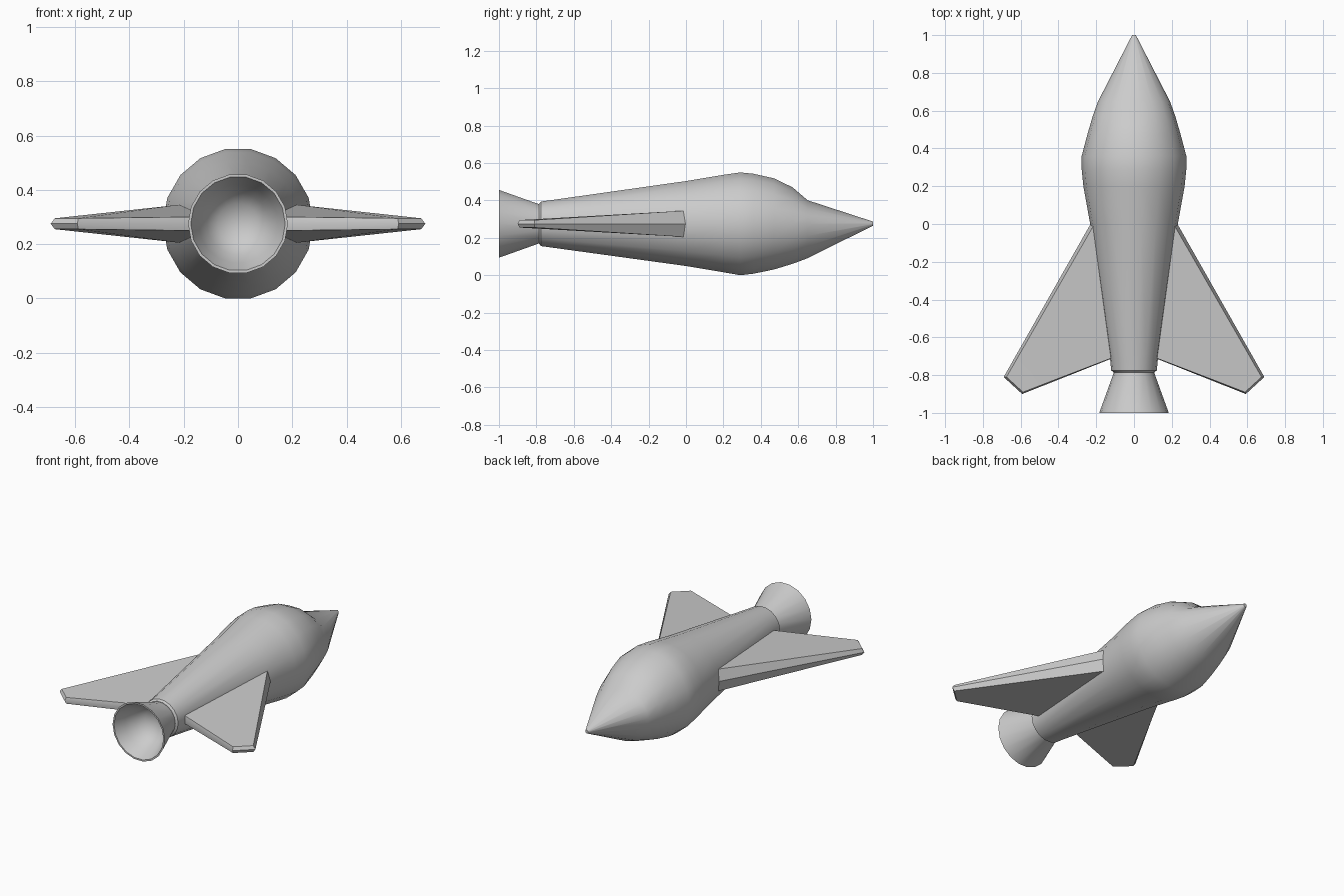
import bpy, bmesh, math

if "Cube" in bpy.data.objects:
    bpy.data.objects.remove(bpy.data.objects["Cube"])

CZ = 0.275   # height of the long axis
SIDES = 18


def finish(name, bm, angle=35):
    bmesh.ops.recalc_face_normals(bm, faces=bm.faces)
    me = bpy.data.meshes.new(name)
    bm.to_mesh(me)
    bm.free()
    ob = bpy.data.objects.new(name, me)
    bpy.context.collection.objects.link(ob)
    bpy.ops.object.select_all(action='DESELECT')
    ob.select_set(True)
    bpy.context.view_layer.objects.active = ob
    bpy.ops.object.shade_smooth_by_angle(angle=math.radians(angle))
    return ob


def loft(name, stations):
    """Rings along y; each station = (y, half width, height above axis, depth below axis)."""
    bm = bmesh.new()
    rings = []
    for y, w, up, down in stations:
        ring = []
        for i in range(SIDES):
            a = 2 * math.pi * i / SIDES
            s = math.sin(a)
            ring.append(bm.verts.new((w * math.cos(a), y, CZ + s * (up if s > 0 else down))))
        rings.append(ring)
    for r0, r1 in zip(rings, rings[1:]):
        for i in range(SIDES):
            j = (i + 1) % SIDES
            bm.faces.new((r0[i], r0[j], r1[j], r1[i]))
    bm.faces.new(rings[0])
    bm.faces.new(rings[-1])
    return finish(name, bm)


# Fuselage: tapered tail, bulged shoulder, nose with lowered top
loft("fuselage", [
    (-0.785, 0.108, 0.110, 0.110),
    (-0.775, 0.121, 0.121, 0.121),
    (-0.71, 0.127, 0.130, 0.130),
    (0.00, 0.232, 0.232, 0.229),
    (0.20, 0.268, 0.266, 0.263),
    (0.29, 0.277, 0.279, 0.279),
    (0.36, 0.277, 0.272, 0.271),
    (0.47, 0.248, 0.247, 0.248),
    (0.57, 0.219, 0.198, 0.217),
    (0.65, 0.190, 0.128, 0.187),
    (1.00, 0.010, 0.012, 0.010),
])

# Engine nozzle: outer flare, thin rim, dished interior
nozzle = [(-0.77, 0.105), (-0.79, 0.108), (-1.0, 0.184), (-1.0, 0.174),
          (-0.93, 0.146), (-0.87, 0.115), (-0.83, 0.075), (-0.815, 0.02)]
loft("engine_nozzle", [(y, r, r, r) for y, r in nozzle])

# Swept wings: thick at the leading root, thin at the tip, with a ridged edge
# outline points: (edge x, edge y, ridge x, ridge y, half thickness)
outline = [
    (0.05, -0.01, 0.05, 0.0, 0.072),
    (0.215, -0.01, 0.230, 0.0, 0.070),
    (0.675, -0.81, 0.690, -0.81, 0.020),
    (0.588, -0.89, 0.592, -0.90, 0.020),
    (0.12, -0.71, 0.12, -0.713, 0.026),
    (0.05, -0.69, 0.05, -0.693, 0.026),
]
for side, name in ((1, "right_wing"), (-1, "left_wing")):
    bm = bmesh.new()
    top = [bm.verts.new((side * x, y, CZ + t)) for x, y, _, _, t in outline]
    mid = [bm.verts.new((side * x, y, CZ)) for _, _, x, y, _ in outline]
    low = [bm.verts.new((side * x, y, CZ - t)) for x, y, _, _, t in outline]
    n = len(outline)
    for a, b in ((top, mid), (mid, low)):
        for i in range(n):
            j = (i + 1) % n
            bm.faces.new((a[i], a[j], b[j], b[i]))
    for row in (top, low):
        bm.faces.new((row[0], row[1], row[4], row[5]))
        bm.faces.new((row[1], row[2], row[3], row[4]))
    finish(name, bm)
